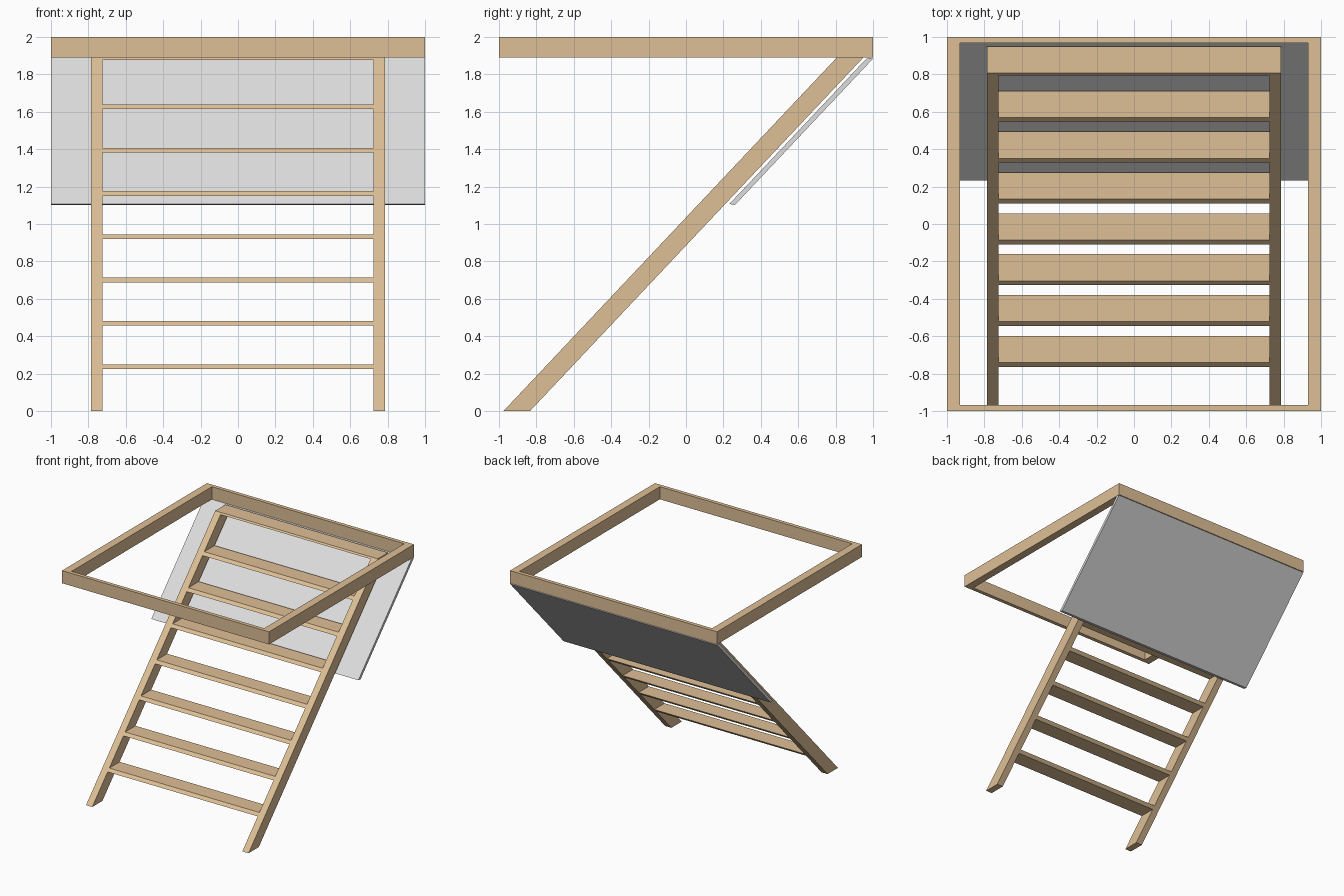
import bpy, bmesh

if "Cube" in bpy.data.objects:
    bpy.data.objects.remove(bpy.data.objects["Cube"])


def material(name, rgb):
    m = bpy.data.materials.new(name)
    m.diffuse_color = (*rgb, 1)
    m.use_nodes = True
    m.node_tree.nodes["Principled BSDF"].inputs["Base Color"].default_value = m.diffuse_color
    return m


WOOD = material("light wood", (0.73, 0.52, 0.305))
GREY = material("grey panel", (0.73, 0.73, 0.73))


def finish(name, bm, mat):
    bmesh.ops.recalc_face_normals(bm, faces=bm.faces)
    me = bpy.data.meshes.new(name)
    bm.to_mesh(me)
    bm.free()
    me.materials.append(mat)
    ob = bpy.data.objects.new(name, me)
    bpy.context.collection.objects.link(ob)
    return ob


def extrude_x(name, profile, x0, x1, mat):
    """Extrude a (y, z) profile from x0 to x1."""
    bm = bmesh.new()
    a = [bm.verts.new((x0, y, z)) for y, z in profile]
    b = [bm.verts.new((x1, y, z)) for y, z in profile]
    bm.faces.new(a)
    bm.faces.new(b[::-1])
    n = len(profile)
    for i in range(n):
        j = (i + 1) % n
        bm.faces.new((a[i], a[j], b[j], b[i]))
    return finish(name, bm, mat)


FRAME_Z = 1.89


# hatch frame: one rectangular ring with thicker sides
def ring_frame():
    bm = bmesh.new()
    corners = [(-1, -1), (1, -1), (1, 1), (-1, 1)]
    loops = []
    for sx, sy, z in ((1, 1, FRAME_Z), (1, 1, 2), (0.93, 0.967, 2), (0.93, 0.967, FRAME_Z)):
        loops.append([bm.verts.new((x * sx, y * sy, z)) for x, y in corners])
    for k in range(4):
        p, q = loops[k], loops[(k + 1) % 4]
        for i in range(4):
            j = (i + 1) % 4
            bm.faces.new((p[i], p[j], q[j], q[i]))
    return finish("hatch_frame", bm, WOOD)


ring_frame()


# slice of the sloping ladder between two heights
def slope(z0, z1):
    front = lambda z: -0.976 + 0.943 * z
    depth = 0.142
    return [(front(z0), z0), (front(z0) + depth, z0),
            (front(z1) + depth, z1), (front(z1), z1)]


# side stringers
for side, label in ((-1, "left"), (1, "right")):
    extrude_x(label + "_stringer", slope(0, FRAME_Z), side * 0.725, side * 0.785, WOOD)

# treads, front and back edges cut flush with the stringers
for i in range(7):
    z = 0.225 + i * 0.2315
    extrude_x(f"tread_{i + 1}", slope(z, z + 0.025), -0.725, 0.725, WOOD)
extrude_x("top_tread", slope(1.877, FRAME_Z), -0.725, 0.725, WOOD)

# hatch door panel hanging behind the ladder
extrude_x("hatch_door", [(0.232, 1.107), (0.262, 1.102), (1.0, 1.884), (0.97, 1.89)],
          -1, 1, GREY)
